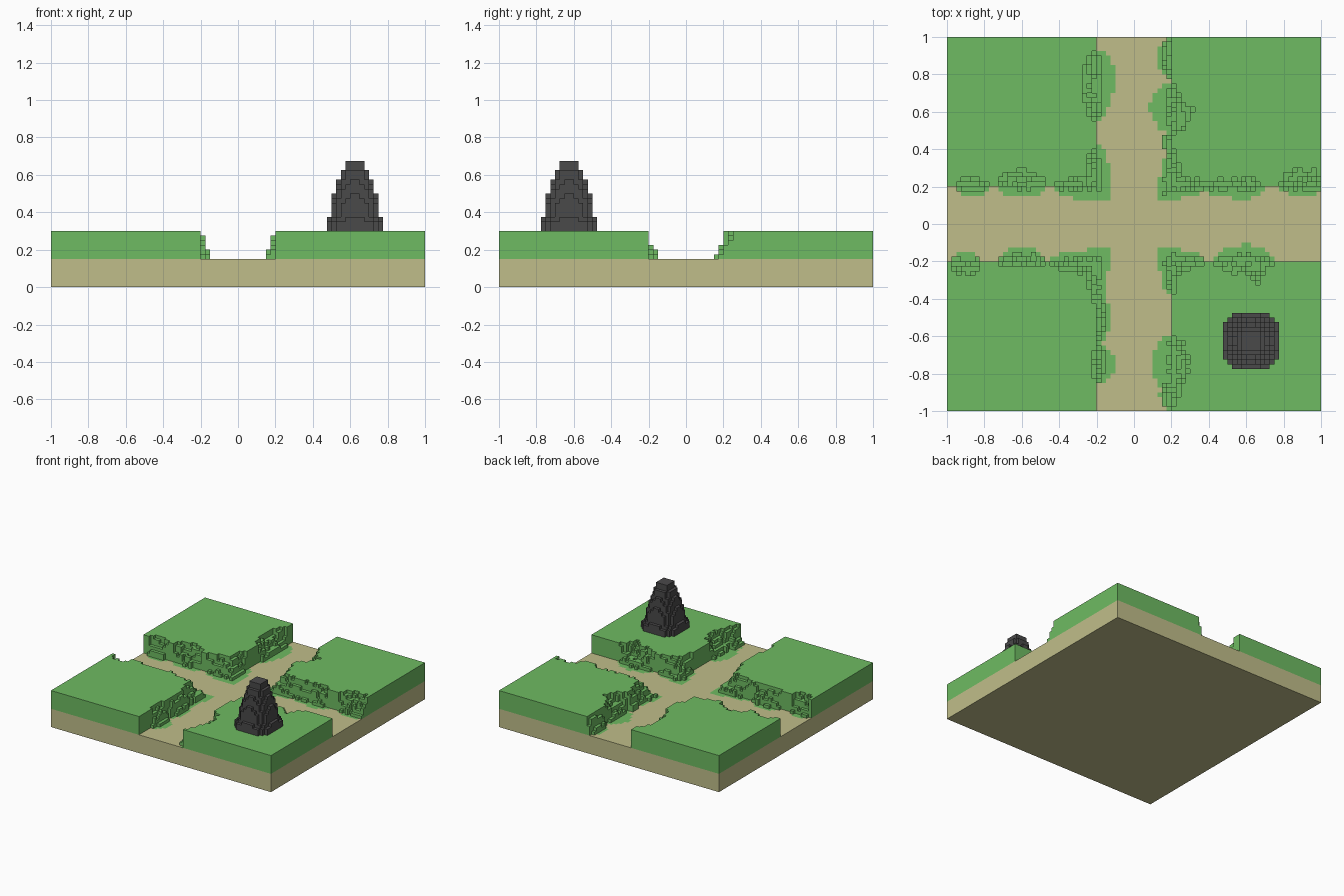
import bpy, bmesh, math, random

if "Cube" in bpy.data.objects:
    bpy.data.objects.remove(bpy.data.objects["Cube"], do_unlink=True)

rng = random.Random(4)
CELL = 0.025      # voxel size
ROAD = 0.2        # half width of the crossing paths
SLAB = 0.15       # height of the earth slab
GRASS = 0.15      # height of the grass blocks above the slab


def material(name, rgb):
    m = bpy.data.materials.new(name)
    m.diffuse_color = (*rgb, 1)
    m.use_nodes = True
    bsdf = m.node_tree.nodes["Principled BSDF"]
    bsdf.inputs["Base Color"].default_value = (*rgb, 1)
    bsdf.inputs["Roughness"].default_value = 0.9
    return m


earth = material("sandy_earth", (0.527, 0.515, 0.254))
grass = material("grass_green", (0.156, 0.497, 0.122))
stone = material("charcoal_stone", (0.068, 0.067, 0.068))


def add_object(name, bm, mats):
    mesh = bpy.data.meshes.new(name)
    bm.to_mesh(mesh)
    bm.free()
    for m in mats:
        mesh.materials.append(m)
    obj = bpy.data.objects.new(name, mesh)
    bpy.context.collection.objects.link(obj)
    return obj


def voxel_columns(name, cells, x0, y0, floor, mats):
    """Stepped surface from {(i, j): (height, material index)}; only outer faces."""
    bm = bmesh.new()

    def quad(pts, mat):
        bm.faces.new([bm.verts.new(p) for p in pts]).material_index = mat

    for (i, j), (h, mat) in cells.items():
        x, y, top = x0 + i * CELL, y0 + j * CELL, floor + h
        ring = [(x, y), (x + CELL, y), (x + CELL, y + CELL), (x, y + CELL)]
        quad([(*p, top) for p in ring], mat)
        for k, (di, dj) in enumerate([(0, -1), (1, 0), (0, 1), (-1, 0)]):
            low = cells.get((i + di, j + dj), (0, 0))[0]
            if low < h - 1e-5:
                a, b, z = ring[k], ring[(k + 1) % 4], floor + low
                quad([(*a, z), (*b, z), (*b, top), (*a, top)], mat)
    bmesh.ops.remove_doubles(bm, verts=bm.verts, dist=1e-4)
    return add_object(name, bm, mats)


# Earth slab, open on top where the terrain surface closes it
bm = bmesh.new()
bmesh.ops.create_cube(bm, size=1)
for v in bm.verts:
    v.co = (v.co.x * 2, v.co.y * 2, (v.co.z + 0.5) * SLAB)
bm.faces.ensure_lookup_table()
bmesh.ops.delete(bm, geom=[f for f in bm.faces if f.normal.z > 0.5], context='FACES_ONLY')
add_object("earth_slab", bm, [earth])

# Crumbled spots per grass block (sign x, sign y):
# (edge, position along edge, half width, cut into block, slope foot, grass patch reach)
# edge 'x' borders the path along y, 'y' the path along x, 'c' wraps the corner
CRUMBLES = {
    (-1, 1): [('x', .78, .15, .09, .04, .10), ('x', .66, .12, .07, .04, .06),
              ('y', .87, .09, .06, .03, .05), ('y', .60, .14, .10, .03, .05),
              ('c', 0, .23, .07, .03, .07)],
    (1, 1): [('x', .89, .11, 0, .06, .07), ('x', .62, .14, .05, .03, .11),
             ('x', .58, .10, .13, .03, .06), ('x', .43, .06, 0, .06, .05),
             ('c', 0, .20, .06, .04, .06), ('y', .44, .10, .04, .02, .04),
             ('y', .58, .11, .05, .03, .07), ('y', .90, .12, .11, .03, .05)],
    (-1, -1): [('y', .90, .09, .09, .02, .04), ('y', .60, .13, .05, .06, .07),
               ('c', 0, .25, .07, .03, .06), ('x', .50, .14, 0, .05, .08),
               ('x', .75, .10, .04, .06, .10)],
    (1, -1): [('c', 0, .19, .05, .04, .06), ('y', .59, .17, .08, .04, .08),
              ('y', .60, .05, .06, .03, .11), ('y', .64, .07, .13, .03, .06),
              ('x', .75, .16, .11, .03, .10), ('x', .91, .08, .04, .06, .06)],
}


def terrain_cell(x, y):
    u, v = abs(x), abs(y)
    inside = u > ROAD and v > ROAD
    h, green = (GRASS, True) if inside else (0, False)
    for edge, pos, width, cut, foot, reach in CRUMBLES[(int(math.copysign(1, x)),
                                                        int(math.copysign(1, y)))]:
        # s: distance out of the block, t: distance along its edge
        if edge == 'c':
            s, t = ROAD - min(u, v), max(0, max(u, v) - ROAD)
        else:
            across, along = (u, v) if edge == 'x' else (v, u)
            if along < ROAD:
                continue
            s, t = ROAD - across, along - pos
        f = 1 - (t / width) ** 2
        if f <= 0:
            continue
        f = f ** 0.7
        if not inside and s < reach * f + 0.005:
            green = True
        lo, hi = -cut * f, foot * f
        ramp = GRASS * (1 - (s - lo) / (hi - lo)) + rng.uniform(-.025, .025)
        ramp = round(ramp / CELL) * CELL
        if inside and s > lo:
            h = min(h, max(0, ramp))
        elif not inside and 0 < s < hi:
            h = max(h, min(ramp, 0.125 if s < CELL else 0.05))
    return h, int(green)


# Terrain: paths, grass patches and crumbling grass blocks
N = round(2 / CELL)
terrain = {(i, j): terrain_cell(-1 + (i + .5) * CELL, -1 + (j + .5) * CELL)
           for i in range(N) for j in range(N)}
voxel_columns("grass_terrain", terrain, -1, -1, SLAB, [earth, grass])

# Stone spire: each cell rises as long as the layer radius covers it
RADII = [.170, .165, .150, .137, .135, .130, .125, .118,
         .112, .105, .095, .087, .078, .063, .055]
spire = {}
for i in range(12):
    for j in range(12):
        d = math.hypot(i - 5.5, j - 5.5) * CELL
        layers = sum(r > d for r in RADII)
        if layers:
            spire[i, j] = (layers * CELL, 0)
voxel_columns("stone_spire", spire, .475, -.775, SLAB + GRASS, [stone])
